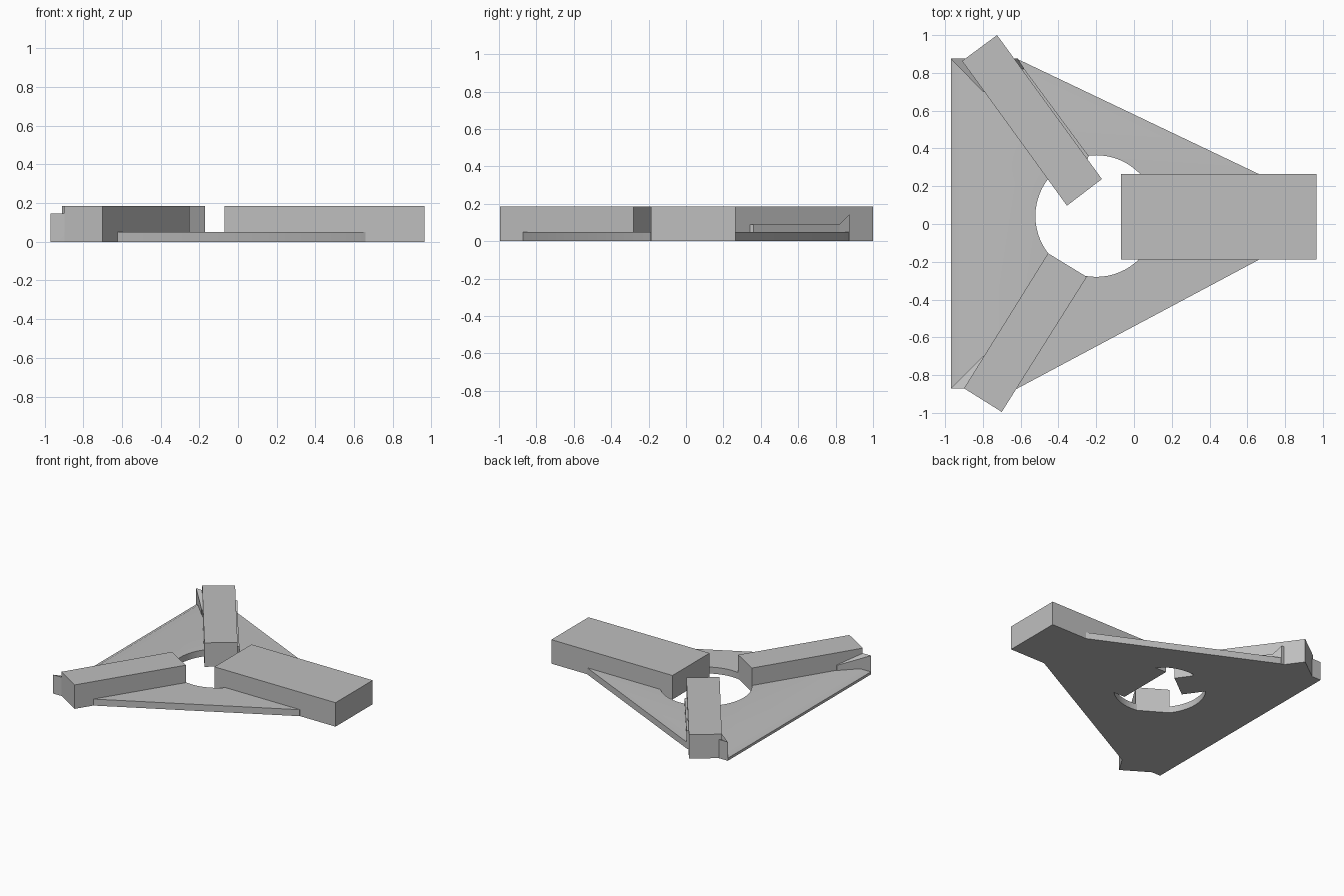
import bpy, bmesh
from mathutils import Vector

if "Cube" in bpy.data.objects:
    bpy.data.objects.remove(bpy.data.objects["Cube"])

grey = bpy.data.materials.new("plain grey")
grey.diffuse_color = (0.52, 0.52, 0.52, 1)
grey.use_nodes = True
grey.node_tree.nodes["Principled BSDF"].inputs["Base Color"].default_value = grey.diffuse_color


def prism(name, outline, heights):
    """Upright solid over an outline; heights is one value or one per corner."""
    if not isinstance(heights, (list, tuple)):
        heights = [heights] * len(outline)
    bm = bmesh.new()
    low = [bm.verts.new((x, y, 0)) for x, y in outline]
    top = [bm.verts.new((x, y, h)) for (x, y), h in zip(outline, heights)]
    bm.faces.new(low[::-1])
    bm.faces.new(top)
    n = len(outline)
    for i in range(n):
        j = (i + 1) % n
        bm.faces.new((low[i], low[j], top[j], top[i]))
    bmesh.ops.recalc_face_normals(bm, faces=bm.faces)
    mesh = bpy.data.meshes.new(name)
    bm.to_mesh(mesh)
    bm.free()
    mesh.materials.append(grey)
    obj = bpy.data.objects.new(name, mesh)
    bpy.context.collection.objects.link(obj)
    return obj


# base plate
plate = prism("base_plate", [(-0.97, -0.872), (-0.62, -0.872), (0.66, -0.19),
                             (0.66, 0.265), (-0.62, 0.875), (-0.97, 0.875)], 0.05)

# shallow slope along the left edge of the plate
bm = bmesh.new()
bm.from_mesh(plate.data)
cut = bmesh.ops.bisect_plane(bm, geom=bm.verts[:] + bm.edges[:] + bm.faces[:],
                             plane_co=Vector((-0.915, 0, 0.05)),
                             plane_no=Vector((-0.03, 0, 0.055)).normalized(),
                             clear_outer=True)
bmesh.ops.holes_fill(bm, edges=[e for e in bm.edges if e.is_boundary])
bmesh.ops.recalc_face_normals(bm, faces=bm.faces)
bm.to_mesh(plate.data)
bm.free()

# round centre hole
bpy.ops.mesh.primitive_cylinder_add(vertices=64, radius=0.322, depth=0.4,
                                    location=(-0.2, 0.042, 0))
cutter = bpy.context.object
cutter.name = "hole_cutter"
cutter.data.materials.append(grey)
mod = plate.modifiers.new("hole", 'BOOLEAN')
mod.operation = 'DIFFERENCE'
mod.solver = 'EXACT'
mod.object = cutter
bpy.context.view_layer.objects.active = plate
bpy.ops.object.select_all(action='DESELECT')
plate.select_set(True)
bpy.ops.object.modifier_apply(modifier=mod.name)
bpy.data.objects.remove(cutter)
bpy.ops.object.shade_smooth_by_angle()

# three raised bars
prism("right_bar", [(-0.07, -0.188), (0.965, -0.188),
                    (0.965, 0.265), (-0.07, 0.265)], 0.185)
prism("front_bar", [(-0.455, -0.155), (-0.9, -0.87),
                    (-0.70, -0.995), (-0.25, -0.28)], 0.185)
prism("back_bar", [(-0.355, 0.097), (-0.17, 0.238),
                   (-0.725, 1.0), (-0.91, 0.863)], 0.185)

# corner wedges beside the two left bars
prism("front_wedge", [(-0.97, -0.872), (-0.88, -0.872), (-0.78, -0.70), (-0.80, -0.70)],
      [0.145, 0.145, 0.09, 0.09])
prism("back_wedge", [(-0.97, 0.875), (-0.80, 0.70), (-0.77, 0.70), (-0.89, 0.875)],
      [0.145, 0.09, 0.09, 0.145])

# thin fin against the back bar, rising at its outer end
prism("back_fin", [(-0.25, 0.335), (-0.24, 0.36), (-0.58, 0.82), (-0.60, 0.82)], 0.09)
prism("back_fin_end", [(-0.60, 0.82), (-0.58, 0.82), (-0.615, 0.875), (-0.64, 0.875)],
      [0.09, 0.09, 0.145, 0.145])
